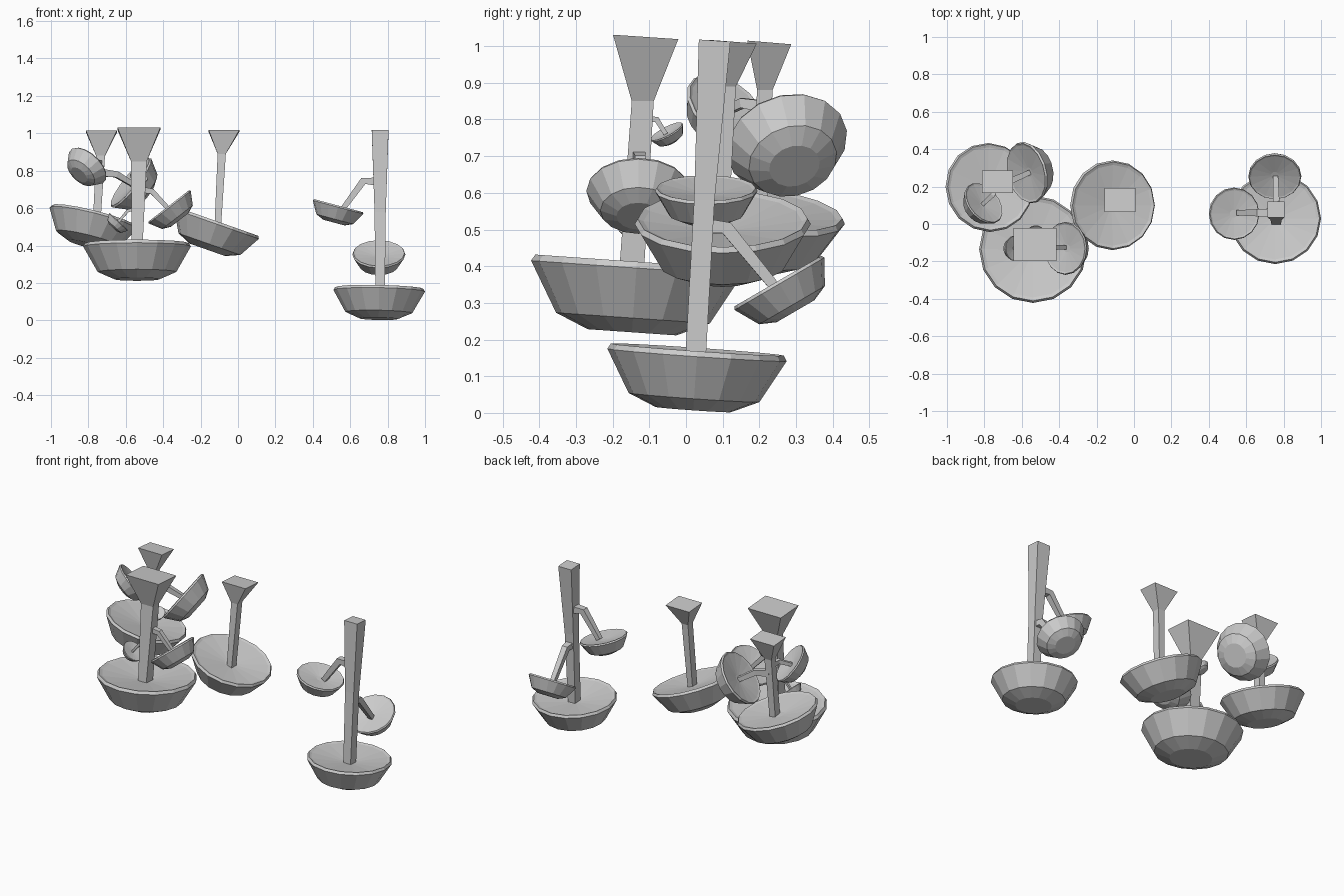
import bpy, bmesh, math
from mathutils import Vector

if "Cube" in bpy.data.objects:
    bpy.data.objects.remove(bpy.data.objects["Cube"])

SIDES = 16
# bowl profile (radius, height) as multiples of the rim radius, outside bottom to inside
PROFILE = [(.42, -.61), (.73, -.475), (1, 0), (.965, .06), (.9, .035), (.15, -.07)]


def finish(bm, name):
    bmesh.ops.recalc_face_normals(bm, faces=bm.faces)
    me = bpy.data.meshes.new(name)
    bm.to_mesh(me)
    bm.free()
    ob = bpy.data.objects.new(name, me)
    bpy.context.collection.objects.link(ob)
    return ob


def loft(name, rings):
    """Skin a list of closed point rings and cap both ends."""
    bm = bmesh.new()
    vs = [[bm.verts.new(p) for p in r] for r in rings]
    n = len(vs[0])
    for a, b in zip(vs, vs[1:]):
        for i in range(n):
            j = (i + 1) % n
            bm.faces.new((a[i], a[j], b[j], b[i]))
    bm.faces.new(vs[0][::-1])
    bm.faces.new(vs[-1])
    return finish(bm, name)


def cap(name, centre, normal, r):
    """Low-poly bowl: centre of its rim, direction of its opening, radius."""
    rot = Vector((0, 0, 1)).rotation_difference(Vector(normal).normalized())
    c = Vector(centre)
    rings = []
    for pr, ph in PROFILE:
        ring = []
        for i in range(SIDES):
            a = 2 * math.pi * i / SIDES
            p = Vector((pr * math.cos(a), pr * math.sin(a), ph)) * r
            ring.append(c + rot @ p)
        rings.append(ring)
    return loft(name, rings)


def stem(name, sections):
    """Four-sided upright: (x, y, z, half width, half depth, rise at front)."""
    rings = []
    for x, y, z, w, d, t in sections:
        rings.append([(x + sx * w, y + sy * d, z - sy * t)
                      for sx, sy in ((-1, -1), (1, -1), (1, 1), (-1, 1))])
    return loft(name, rings)


def branch(name, pts, w0, w1):
    """Bent square arm tapering from w0 to w1 (half widths)."""
    pts = [Vector(p) for p in pts]
    rings = []
    for i, p in enumerate(pts):
        t = (pts[min(i + 1, len(pts) - 1)] - pts[max(i - 1, 0)]).normalized()
        u = t.cross(Vector((0, 0, 1))).normalized()
        v = u.cross(t)
        w = w0 + (w1 - w0) * i / (len(pts) - 1)
        rings.append([p + (u * a + v * b) * w
                      for a, b in ((-1, -1), (1, -1), (1, 1), (-1, 1))])
    return loft(name, rings)


# right column with two side bowls
cap("right_cap", (.755, .03, .158), (.02, .07, 1), .245)
stem("right_stem", [(.76, .025, .13, .025, .028, 0), (.76, .05, .58, .03, .028, 0),
                    (.76, .078, 1.015, .045, .043, .003)])
cap("right_side_cap_a", (.535, .055, .605), (.26, 0, .97), .14)
branch("right_branch_a", [(.76, .06, .74), (.67, .06, .745), (.56, .06, .595)], .024, .014)
cap("right_side_cap_b", (.753, .255, .352), (0, -.5, .86), .142)
branch("right_branch_b", [(.76, .04, .51), (.76, .11, .505), (.757, .245, .34)], .022, .014)

# front column: largest bowl, one medium and two tiny side bowls
cap("front_cap", (-.54, -.135, .395), (0, .07, 1), .288)
stem("front_stem", [(-.54, -.15, .36, .028, .034, 0), (-.53, -.118, .85, .042, .03, 0),
                    (-.53, -.11, 1.025, .115, .089, .006)])
cap("front_side_cap_a", (-.365, -.13, .605), (-.61, 0, .79), .142)
branch("front_branch_a", [(-.53, -.13, .70), (-.46, -.125, .69), (-.37, -.125, .595)], .018, .011)
cap("front_side_cap_b", (-.64, -.13, .525), (.68, 0, .73), .068)
branch("front_branch_b", [(-.54, -.135, .60), (-.59, -.13, .585), (-.645, -.13, .52)], .01, .006)
cap("front_side_cap_c", (-.53, -.052, .765), (.25, -.45, .85), .05)
branch("front_branch_c", [(-.53, -.12, .80), (-.53, -.08, .80), (-.53, -.055, .76)], .01, .006)

# back column with two side bowls
cap("back_cap", (-.775, .195, .545), (.25, .13, 1), .24)
stem("back_stem", [(-.757, .195, .5, .02, .025, 0), (-.735, .215, .88, .024, .021, 0),
                   (-.73, .227, 1.01, .083, .06, .005)])
cap("back_side_cap_a", (-.805, .11, .825), (.58, .5, .62), .125)
branch("back_branch_a", [(-.735, .215, .835), (-.755, .155, .845), (-.81, .105, .82)], .016, .01)
cap("back_side_cap_b", (-.57, .275, .735), (-.76, -.2, .6), .168)
branch("back_branch_b", [(-.735, .215, .79), (-.65, .235, .78), (-.56, .275, .725)], .02, .013)

# middle column, no side bowls
cap("middle_cap", (-.115, .1, .515), (.33, 0, .94), .24)
stem("middle_stem", [(-.11, .09, .47, .017, .024, 0), (-.087, .112, .89, .022, .024, 0),
                     (-.075, .128, 1.012, .082, .065, .005)])
